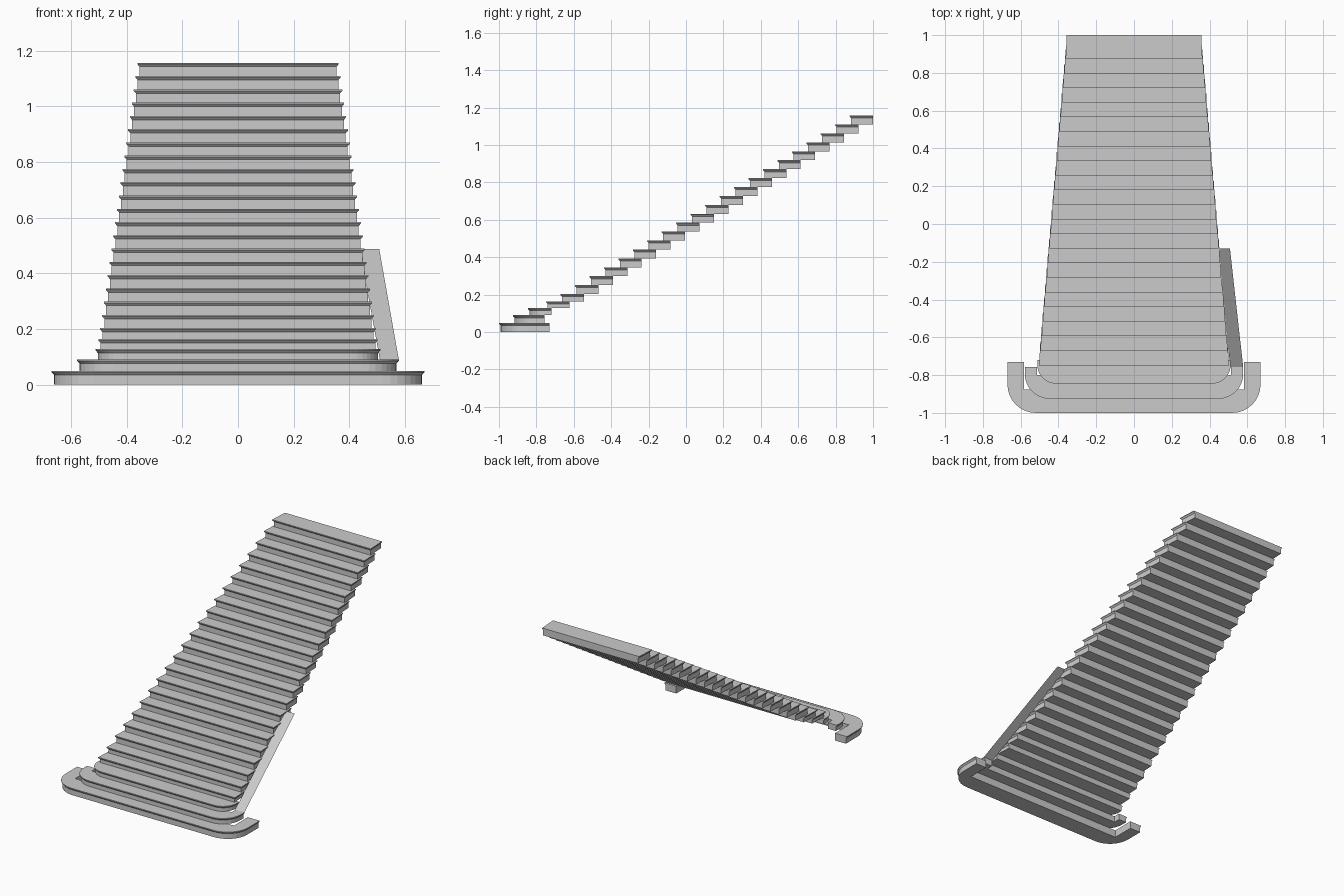
import bpy, bmesh, math

if "Cube" in bpy.data.objects:
    bpy.data.objects.remove(bpy.data.objects["Cube"])


def mesh_object(name, bm):
    bmesh.ops.recalc_face_normals(bm, faces=bm.faces)
    me = bpy.data.meshes.new(name)
    bm.to_mesh(me)
    bm.free()
    ob = bpy.data.objects.new(name, me)
    bpy.context.collection.objects.link(ob)
    return ob


def outline(hw, front, back, taper, radius, arm, arm_back, inset):
    """Right half of a step plan, mirrored into a closed loop."""
    w, f = hw - inset, front + inset
    half = []
    if radius:
        r = radius - inset
        for i in range(9):
            a = math.pi / 2 * i / 8
            half.append((w - r + r * math.sin(a), f + r - r * math.cos(a)))
    else:
        half.append((w, f))
    if arm:
        half += [(w, arm_back), (hw - arm, arm_back), (hw - arm, back)]
    else:
        half.append((w - taper, back))
    return half + [(-x, y) for x, y in reversed(half)]


def step(name, hw, front, back, z0, z1, taper=0.0, radius=0.0, arm=0.0, arm_back=0.0):
    """Block with an undercut nosing along the front and sides."""
    bm = bmesh.new()
    rings = []
    for z, inset in ((z0, .008), (z1 - .014, .008), (z1 - .005, 0), (z1, 0)):
        pts = outline(hw, front, back, taper, radius, arm, arm_back, inset)
        rings.append([bm.verts.new((x, y, z)) for x, y in pts])
    n = len(rings[0])
    for a, b in zip(rings, rings[1:]):
        for i in range(n):
            j = (i + 1) % n
            bm.faces.new((a[i], a[j], b[j], b[i]))
    bm.faces.new(rings[0])
    bm.faces.new(rings[-1])
    return mesh_object(name, bm)


# Rounded starting steps that wrap around the foot of the flight
step("bottom_step_1", .67, -1.0, -.875, 0, .049, radius=.15, arm=.087, arm_back=-.73)
step("bottom_step_2", .578, -.925, -.80, .049, .09, radius=.13, arm=.065, arm_back=-.757)
step("bottom_step_3", .512, -.845, -.72, .09, .128, radius=.10)

# Straight flight, narrowing towards the top
tops = [.128, .164] + [.203 + .0477 * i for i in range(21)]
for k in range(22):
    front = .875 - .0773 * (21 - k)
    back = min(front + .125, 1.0)
    step(f"step_{k + 4}", .362 + .00667 * (21 - k), front, back,
         tops[k], tops[k + 1], taper=.006)

# Thin sloping side strip beside the lower right of the flight
bm = bmesh.new()
bm.faces.new([bm.verts.new(p) for p in (
    (.51, -.757, .09), (.578, -.757, .09), (.508, -.13, .487), (.438, -.13, .487))])
mesh_object("side_strip", bm)
